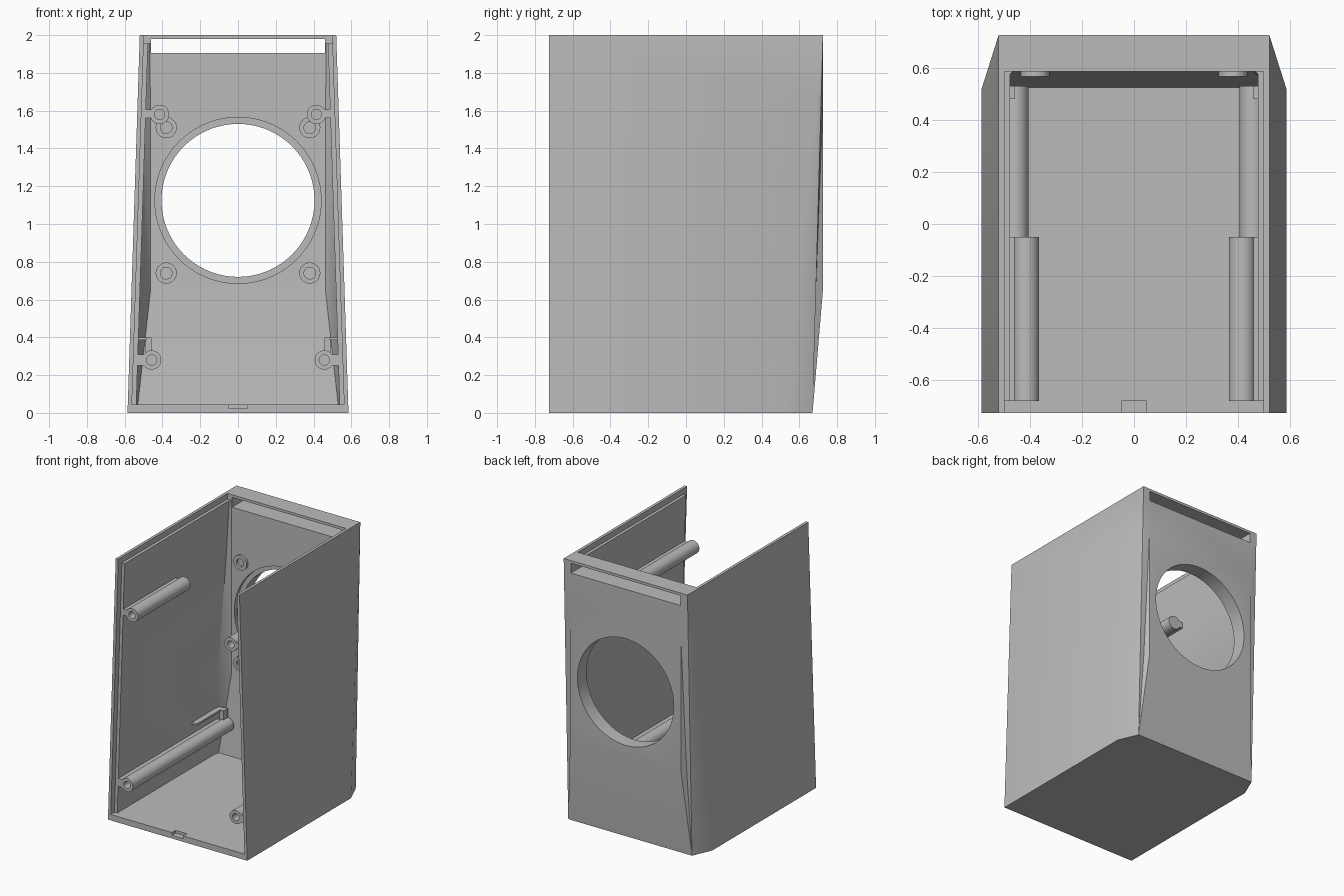
import bpy, bmesh, math
from mathutils import Matrix, Vector

cube = bpy.data.objects.get("Cube")
if cube:
    bpy.data.objects.remove(cube, do_unlink=True)

grey = bpy.data.materials.new("light_grey_plastic")
grey.use_nodes = True
colour = (0.5, 0.5, 0.5, 1)
grey.diffuse_color = colour
grey.node_tree.nodes["Principled BSDF"].inputs["Base Color"].default_value = colour

FRONT, BACK, HEIGHT = -0.725, 0.725, 2.0


def outer_x(z):
    return 0.585 - 0.0325 * z


def finish(bm, name):
    bmesh.ops.remove_doubles(bm, verts=bm.verts, dist=1e-5)
    bmesh.ops.recalc_face_normals(bm, faces=bm.faces)
    mesh = bpy.data.meshes.new(name)
    bm.to_mesh(mesh)
    bm.free()
    mesh.materials.append(grey)
    obj = bpy.data.objects.new(name, mesh)
    bpy.context.collection.objects.link(obj)
    return obj


def loft(name, sections):
    """Join horizontal outlines, each given as z and its right half."""
    bm = bmesh.new()
    rings = []
    for z, half in sections:
        outline = half + [(-x, y) for x, y in reversed(half)]
        rings.append([bm.verts.new((x, y, z)) for x, y in outline])
    for low, high in zip(rings, rings[1:]):
        for i in range(len(low)):
            j = (i + 1) % len(low)
            bm.faces.new((low[i], low[j], high[j], high[i]))
    bm.faces.new(rings[0])
    bm.faces.new(rings[-1])
    bmesh.ops.remove_doubles(bm, verts=bm.verts, dist=1e-5)
    bmesh.ops.triangulate(bm, faces=bm.faces)
    return finish(bm, name)


def box(name, lo, hi):
    lo, hi = Vector(lo), Vector(hi)
    bm = bmesh.new()
    bmesh.ops.create_cube(bm, size=1, matrix=Matrix.Translation((lo + hi) / 2)
                          @ Matrix.Diagonal((*(hi - lo), 1)))
    return finish(bm, name)


def turned(name, x, z, profile, steps=32):
    """Revolve radius and y pairs around an axis along y."""
    bm = bmesh.new()
    verts = [bm.verts.new((r, y, 0)) for r, y in profile]
    edges = [bm.edges.new(pair) for pair in zip(verts, verts[1:])]
    bmesh.ops.spin(bm, geom=verts + edges, cent=(0, 0, 0), axis=(0, 1, 0),
                   angle=math.tau, steps=steps)
    bmesh.ops.translate(bm, verts=bm.verts, vec=(x, 0, z))
    return finish(bm, name)


def smooth(obj):
    bpy.ops.object.select_all(action='DESELECT')
    obj.select_set(True)
    bpy.context.view_layer.objects.active = obj
    bpy.ops.object.shade_smooth_by_angle(angle=math.radians(25))


def cut(obj, cutter):
    mod = obj.modifiers.new("cut", 'BOOLEAN')
    mod.operation = 'DIFFERENCE'
    mod.solver = 'EXACT'
    mod.object = cutter
    bpy.context.view_layer.objects.active = obj
    bpy.ops.object.modifier_apply(modifier=mod.name)
    bpy.data.objects.remove(cutter, do_unlink=True)


def post(name, x, z, r, y0, y1, bore, depth):
    smooth(turned(name, x, z, [(0, y1), (r, y1), (r, y0), (bore, y0),
                               (bore, y0 + depth), (0, y0 + depth)]))


# Tapered casing with lower back corners cut away and a raised back pad
def casing_section(z, step_x, pad_x, pad_y):
    corner_y = 0.67 + 0.0275 * z
    w = outer_x(z)
    return z, [(w, FRONT), (w, 0.52 + 0.1025 * z), (0.52, corner_y),
               (step_x, pad_y if step_x == pad_x else corner_y), (pad_x, pad_y)]


casing = loft("casing", [
    casing_section(0, 0.52, 0.52, 0.67),
    casing_section(0.65, 0.487, 0.465, BACK),
    casing_section(1.65, 0.465, 0.465, BACK),
    casing_section(HEIGHT, 0.465, 0.465, BACK)])


# Inner cavity, open at the front and top
def cavity_section(z, bevel_y, back_x, back_y):
    w = outer_x(z) - 0.045
    return z, [(w, -0.9), (w, bevel_y), (back_x, back_y)]


cut(casing, loft("cavity", [
    cavity_section(0.045, 0.47, 0.53, 0.525),
    cavity_section(0.65, 0.5, 0.463, 0.585),
    cavity_section(1.56, 0.56, 0.463, 0.585),
    cavity_section(2.1, 0.58, 0.468, 0.585)]))

# Rebates for the missing front and top panels
for z0, y in ((0.045, -0.68), (1.955, 0.585)):
    cut(casing, loft("rebate", [
        (z, [(outer_x(z) - 0.022, -0.9), (outer_x(z) - 0.022, y)]) for z in (z0, 2.1)]))

# Back slot, front latch notch and round opening with inner step
cut(casing, box("slot", (-0.46, 0.4, 1.905), (0.46, 0.9, 1.98)))
cut(casing, box("notch", (-0.048, -0.9, 0.024), (0.048, -0.68, 0.1)))
cut(casing, turned("opening", 0, 1.125, [(0, 0.3), (0.44, 0.3), (0.44, 0.615),
                                       (0.405, 0.615), (0.405, 0.9), (0, 0.9)], 72))
smooth(casing)

for side, label in ((1, "left"), (-1, "right")):
    def side_box(name, x0, x1, y0, y1, z0, z1):
        xs = sorted((side * x0, side * x1))
        box(f"{label}_{name}", (xs[0], y0, z0), (xs[1], y1, z1))

    # Screw posts and the webs that join them to the walls
    post(f"{label}_upper_post", side * 0.415, 1.58, 0.051, -0.68, -0.05, 0.027, 0.2)
    post(f"{label}_lower_post", side * 0.457, 0.28, 0.051, -0.68, 0.53, 0.027, 0.2)
    side_box("upper_web", 0.455, 0.505, -0.68, -0.05, 1.56, 1.605)
    side_box("lower_web", 0.495, 0.55, -0.68, 0.51, 0.25, 0.31)

    # Mounting bosses around the round opening
    for z, level in ((1.51, "upper"), (0.74, "lower")):
        post(f"{label}_{level}_boss", side * 0.38, z, 0.056, 0.567, 0.6, 0.031, 0.025)

    # Small hooked bracket
    side_box("bracket_arm", 0.485, 0.54, 0.2, 0.52, 0.385, 0.4)
    side_box("bracket_hook", 0.457, 0.49, 0.48, 0.53, 0.32, 0.4)
